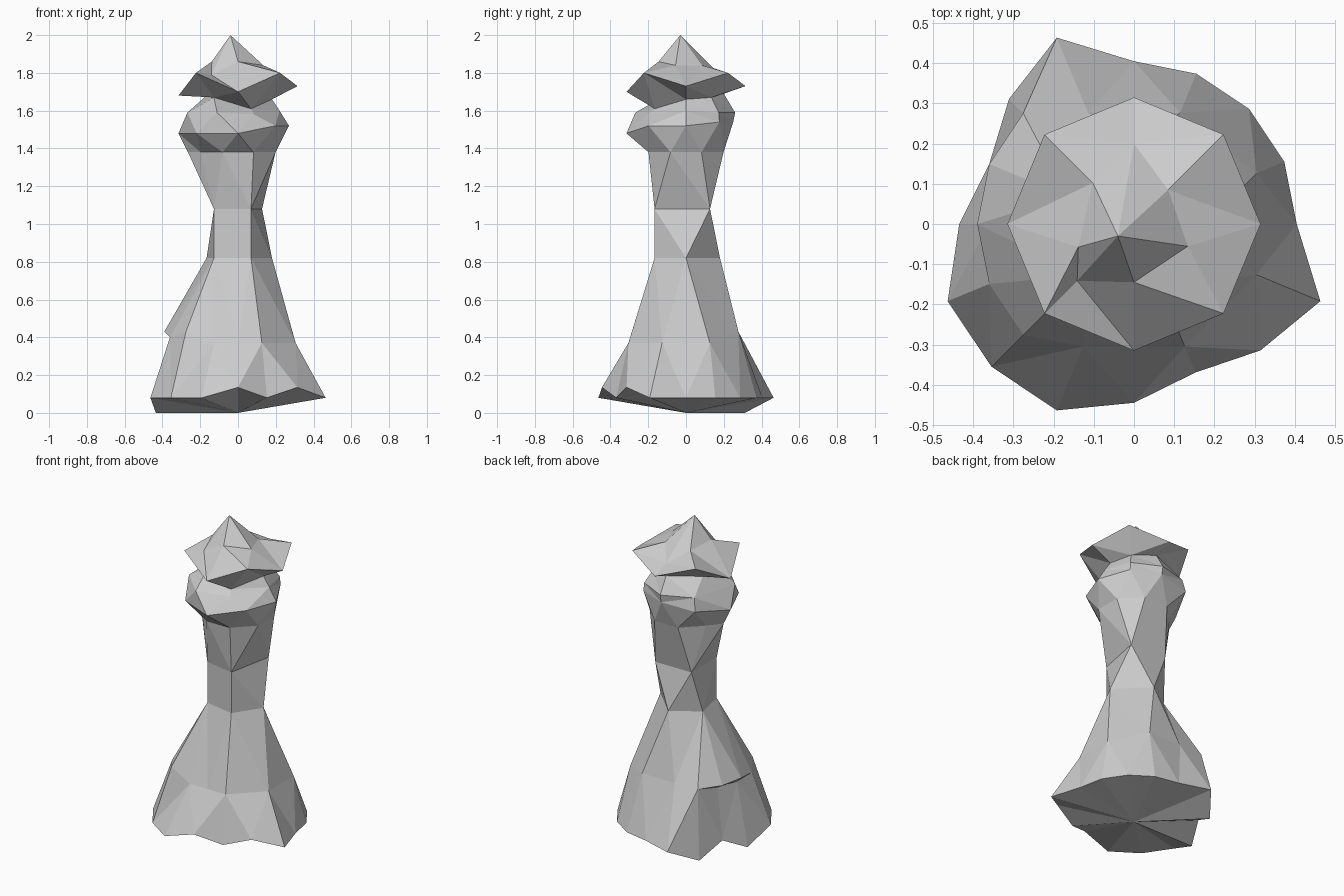
import bpy, bmesh, math

if "Cube" in bpy.data.objects:
    bpy.data.objects.remove(bpy.data.objects["Cube"])

STEP = math.tau / 16   # every corner sits on one of 16 spokes


def spoke(k, r, z):
    return (r * math.cos(k * STEP), r * math.sin(k * STEP), z)


def zipper(bm, low, high):
    """Skin two rings that may have different corner counts, by shortest diagonal."""
    a = [bm.verts.new(spoke(*p)) for p in low]
    b = [bm.verts.new(spoke(*p)) for p in high]
    a.append(a[0])
    b.append(b[0])
    i = j = 0
    while i < len(a) - 1 or j < len(b) - 1:
        if j == len(b) - 1:
            step_low = True
        elif i == len(a) - 1:
            step_low = False
        else:
            step_low = (a[i + 1].co - b[j].co).length < (a[i].co - b[j + 1].co).length
        if step_low:
            bm.faces.new((a[i], a[i + 1], b[j]))
            i += 1
        else:
            bm.faces.new((a[i], b[j + 1], b[j]))
            j += 1


def cap(bm, ring, tip):
    t = bm.verts.new(tip)
    vs = [bm.verts.new(spoke(*p)) for p in ring]
    for i, v in enumerate(vs):
        bm.faces.new((v, vs[(i + 1) % len(vs)], t))


def part(name, rings, bottom=None, top=None):
    bm = bmesh.new()
    for low, high in zip(rings, rings[1:]):
        zipper(bm, low, high)
    if bottom:
        cap(bm, rings[0], bottom)
    if top:
        cap(bm, rings[-1], top)
    bmesh.ops.remove_doubles(bm, verts=bm.verts, dist=0.0005)
    bmesh.ops.recalc_face_normals(bm, faces=bm.faces)
    me = bpy.data.meshes.new(name)
    bm.to_mesh(me)
    bm.free()
    ob = bpy.data.objects.new(name, me)
    bpy.context.collection.objects.link(ob)


# Rings of (spoke, radius, height)
rim_radii = [.405, .405, .405, .405, .405, .502, .44, .39,
             .435, .502, .502, .502, .445, .40, .445, .502]
rim_z = {6: 0, 8: 0, 12: .135, 14: .135}
rim = [(k, r, rim_z.get(k, .08)) for k, r in enumerate(rim_radii)]
skirt = [(0, .305, .37), (1, .33, .37), (3, .30, .43), (5, .30, .43), (6, .39, .43),
         (7, .39, .43), (8, .39, .43), (9, .39, .40), (10, .39, .43), (11, .33, .37),
         (12, .305, .37), (13, .33, .37), (15, .33, .37)]
# small ledge under the skirt at the back left
hem_dent = {7: (7, .34, .40), 8: (8, .36, .40)}
hem = [hem_dent.get(p[0], p) for p in skirt]
waist = [(k, .18, .82) for k in (0, 4, 7, 10, 13)]
stem = [(k, .18, 1.08) for k in (2, 6, 10, 13)]
throat = [(k, .215, 1.38) for k in (1, 3, 5, 7)] + [(8, .265, 1.38)] \
    + [(k, .215, 1.38) for k in (9, 11, 13, 15)]
collar = [(0, .27, 1.52), (2, .25, 1.54), (4, .25, 1.54), (6, .30, 1.52),
          (8, .315, 1.48), (10, .31, 1.48), (12, .315, 1.48), (14, .28, 1.52)]
brow = [(0, .22, 1.60), (2, .245, 1.59), (4, .26, 1.59), (6, .28, 1.60),
        (9, .29, 1.59), (11, .29, 1.59), (13, .22, 1.58)]
neck = [(0, .18, 1.66), (2, .19, 1.67), (4, .20, 1.69), (7, .18, 1.68),
        (10, .18, 1.67), (13, .18, 1.61)]
points_z = [1.73, 1.80, 1.73, 1.80, 1.68, 1.80, 1.70, 1.80]
points = [(2 * k, .315, z) for k, z in enumerate(points_z)]
dome = [(2, .12, 1.84), (4, .20, 1.77), (6, .145, 1.84), (9, .15, 1.86),
        (10, .20, 1.79), (12, .145, 1.86), (15, .145, 1.84)]

part("flared_base", [rim, hem, skirt, waist], bottom=(0, 0, 0))
part("stem", [waist, stem, throat])
part("collar", [throat, collar, brow, neck])
part("crown", [neck, points, dome], top=(-.04, -.03, 2))
